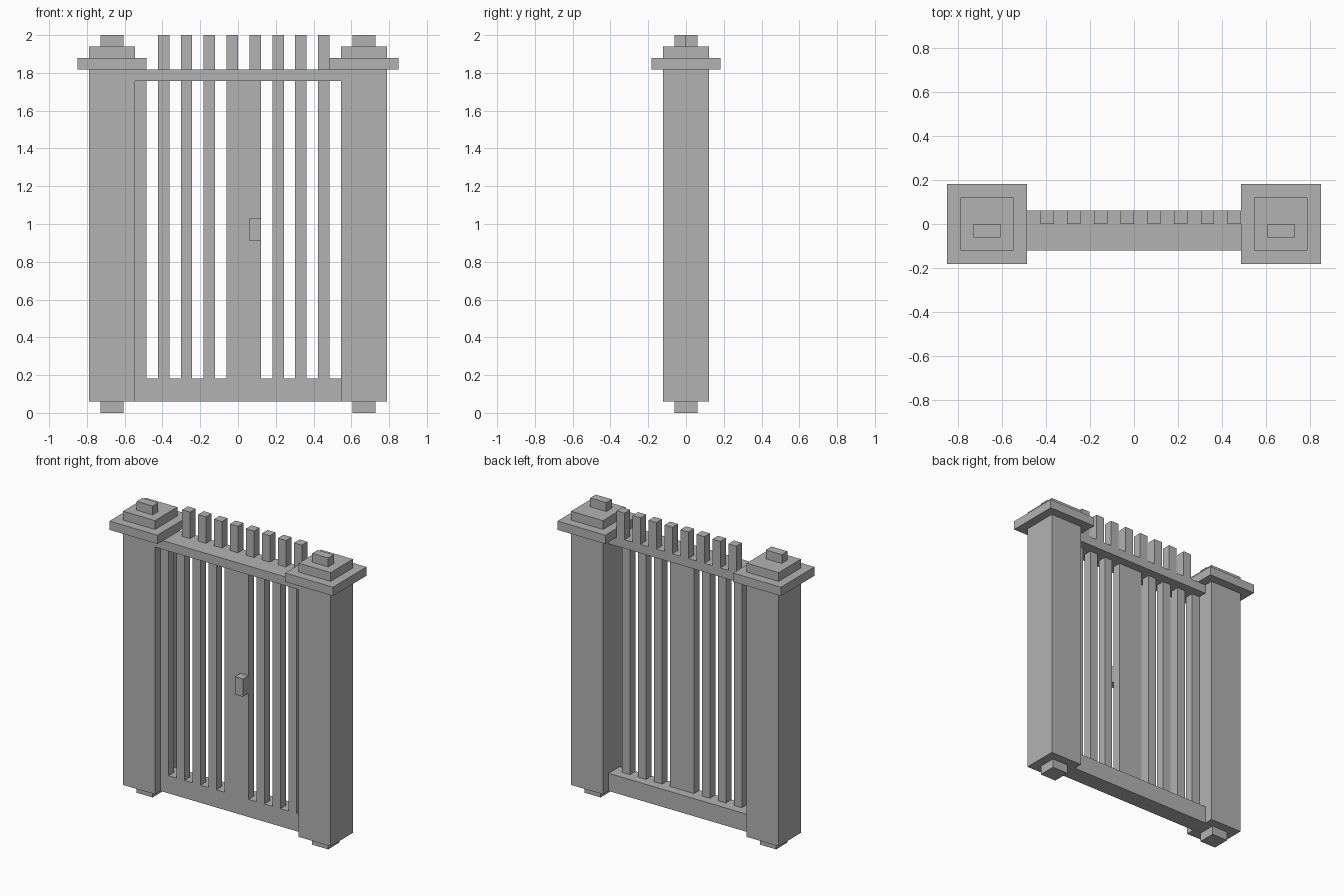
import bpy
import bmesh
from mathutils import Matrix, Vector

default = bpy.data.objects.get("Cube")
if default:
    bpy.data.objects.remove(default, do_unlink=True)

# The whole gate sits on a block grid, 33 blocks high
U = 2 / 33

GREY = (0.45, 0.45, 0.45, 1)
stone = bpy.data.materials.new("plain grey")
stone.use_nodes = True
stone.diffuse_color = GREY
stone.node_tree.nodes["Principled BSDF"].inputs["Base Color"].default_value = GREY


def box(name, x, y, z):
    """Box from (low, high) block ranges on each axis."""
    low, high = (Vector(c) * U for c in zip(x, y, z))
    bm = bmesh.new()
    bmesh.ops.create_cube(bm, size=1, matrix=Matrix.Translation((low + high) / 2)
                          @ Matrix.Diagonal((*(high - low), 1)))
    mesh = bpy.data.meshes.new(name)
    bm.to_mesh(mesh)
    bm.free()
    mesh.materials.append(stone)
    obj = bpy.data.objects.new(name, mesh)
    bpy.context.collection.objects.link(obj)


# Pillars with feet and stepped caps, mirrored left and right
PILLAR_PARTS = {
    "foot": (1, (-1, 1), (0, 1)),
    "pillar": (2, (-2, 2), (1, 30)),
    "cap_slab": (3, (-3, 3), (30, 31)),
    "cap_step": (2, (-2, 2), (31, 32)),
    "cap_knob": (1, (-1, 0), (32, 33)),
}
for side, centre in (("left", 11), ("right", -11)):
    for part, (half, y, z) in PILLAR_PARTS.items():
        box(f"{side}_{part}", (centre - half, centre + half), y, z)

# Rails between the pillars
box("bottom_rail", (-9, 9), (-1, 1), (1, 3))
box("top_rail", (-9, 9), (-2, 1), (29, 30))

# Bars in the opening, flush with the front of the bottom rail
for x in (-9, -7, -5, -3, 3, 5, 7):
    box("gate_bar", (x, x + 1), (-1, 0), (3, 29))

# Centre panel and latch
box("centre_panel", (-1, 2), (-1, 0), (3, 29))
box("latch", (1, 2), (-2, -1), (15, 17))

# Pickets standing on the rear of the top rail
for x in range(-7, 8, 2):
    box("picket", (x, x + 1), (0, 1), (30, 33))
